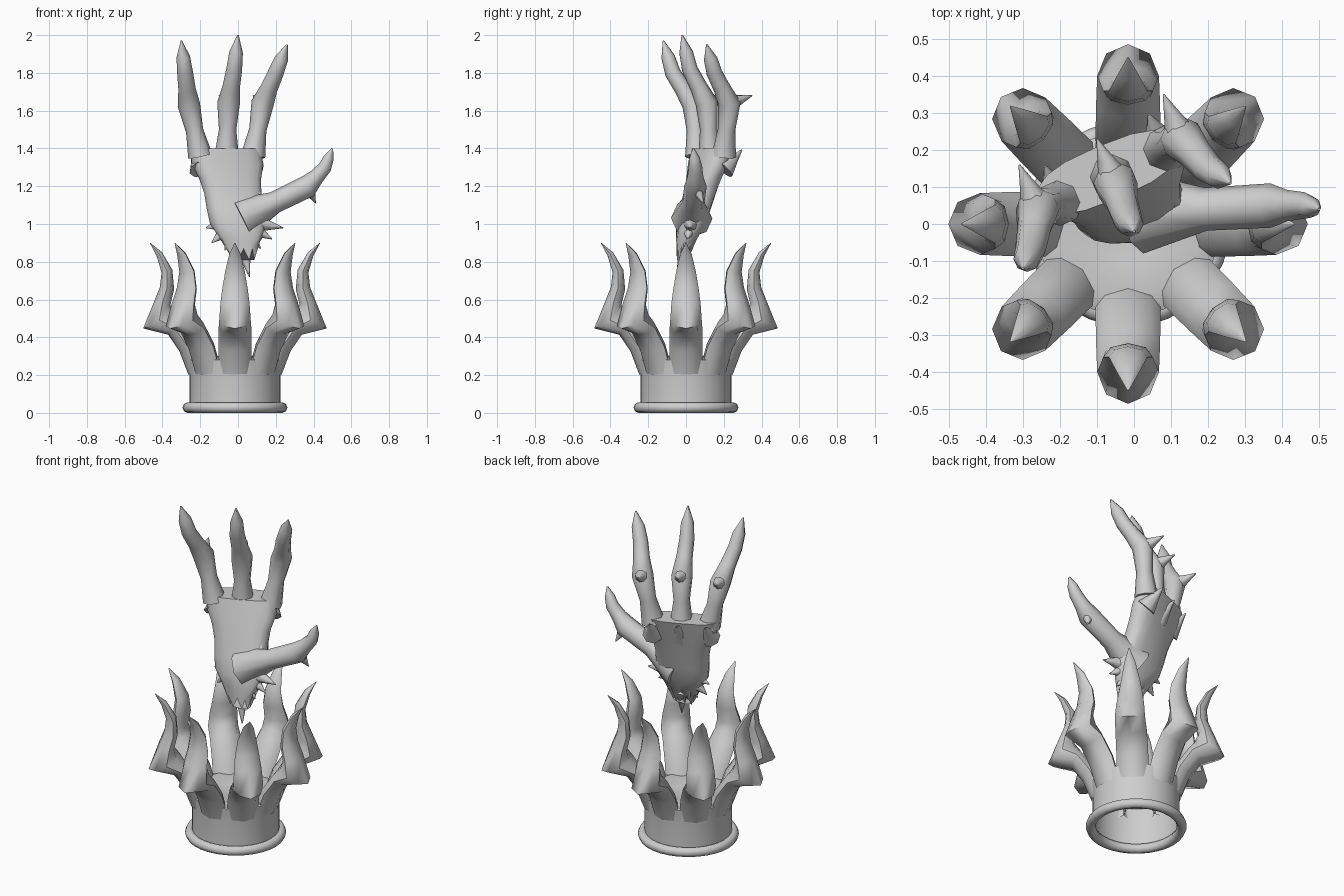
import bpy, bmesh, math
from mathutils import Vector, Matrix

cube = bpy.data.objects.get("Cube")
if cube:
    bpy.data.objects.remove(cube, do_unlink=True)

tone = (.62, .62, .62, 1)
grey = bpy.data.materials.new("plain light grey")
grey.use_nodes = True
grey.diffuse_color = tone
grey.node_tree.nodes["Principled BSDF"].inputs["Base Color"].default_value = tone

base_centre = Vector((-.016, 0, 0))
x_axis, y_axis, z_axis = Matrix.Identity(3)


def finish(ob, angle):
    """Give an object its colour and smooth shading."""
    ob.data.materials.append(grey)
    bpy.ops.object.select_all(action="DESELECT")
    ob.select_set(True)
    bpy.context.view_layer.objects.active = ob
    bpy.ops.object.shade_smooth_by_angle(angle=math.radians(angle))


def loft(name, rings, start=True, angle=55):
    """Skin equal rings; the last ring is always closed, the first optionally."""
    bm = bmesh.new()
    loops = [[bm.verts.new(point) for point in ring] for ring in rings]
    for lower, upper in zip(loops, loops[1:]):
        for i in range(len(lower)):
            bm.faces.new((lower[i - 1], lower[i], upper[i], upper[i - 1]))
    bm.faces.new(loops[-1])
    if start:
        bm.faces.new(loops[0])
    bmesh.ops.recalc_face_normals(bm, faces=bm.faces)
    mesh = bpy.data.meshes.new(name)
    bm.to_mesh(mesh)
    bm.free()
    ob = bpy.data.objects.new(name, mesh)
    bpy.context.scene.collection.objects.link(ob)
    finish(ob, angle)
    return ob


def ellipse(centre, half_u, half_v, count, power=1):
    """Ring with two half axes; a power below one squares it off."""
    def swell(value):
        return math.copysign(abs(value) ** power, value)
    angles = [math.tau * i / count for i in range(count)]
    return [centre + half_u * swell(math.cos(t)) + half_v * swell(math.sin(t))
            for t in angles]


def tube(name, points, widths, depths, start=True):
    """Limb along points, each ring square to the path."""
    rings = []
    last = len(points) - 1
    for i, (point, width, depth) in enumerate(zip(points, widths, depths)):
        along = (points[min(i + 1, last)] - points[max(i - 1, 0)]).normalized()
        side = y_axis.cross(along).normalized()
        rings.append(ellipse(point, side * width, along.cross(side) * depth, 8))
    return loft(name, rings, start)


def thorn(name, root, tip, radius):
    """Small pointed horn with hollowed sides."""
    radii = [radius, radius * .45, radius * .05]
    tube(name, [root, root.lerp(tip, .55), tip], radii, radii)


def limb(name, joints, radii):
    """Finger or thumb through its joints, with a slimmer ring between each two."""
    points = [joints[0]]
    for before, after in zip(joints, joints[1:]):
        points += [before.lerp(after, .5), after]
    tube(name, points, radii, radii)
    return points


# Hollow cup with a rolled rim
bpy.ops.mesh.primitive_torus_add(major_segments=32, minor_segments=8, major_radius=.25,
                                 minor_radius=.028, location=base_centre + z_axis * .028)
rim = bpy.context.object
rim.name = "rim"
finish(rim, 60)
cup_profile = [(.24, .04), (.24, .2), (.25, .28), (.2, .3), (.1, .27)]
loft("cup", [ellipse(base_centre + z_axis * height, x_axis * radius, y_axis * radius, 32)
             for radius, height in cup_profile], start=False)

# Eight curling claws around the cup, drawn out at the elbow
claw_path = [Vector((radius, 0, height)) for radius, height in (
    (.2, .22), (.25, .35), (.32, .45), (.4, .49), (.385, .58), (.36, .66),
    (.36, .75), (.4, .84), (.45, .9))]
elbow = 3
tail = len(claw_path) - 1
half_widths = [.086 * (1 - (i / tail) ** 3) + .002 for i in range(tail + 1)]
thicknesses = [width * (1.15 if i == elbow else .57) for i, width in enumerate(half_widths)]
for k in range(8):
    claw = tube(f"claw_{k + 1}", claw_path, thicknesses, half_widths, start=False)
    claw.location = base_centre
    claw.rotation_euler.z = math.tau * k / 8

# Palm, leaning back and twisting as it rises from a ragged wrist
wrist, palm_top = Vector((.03, -.02, .84)), Vector((-.07, .14, 1.4))
palm_widths = [.06, .11, .15, .155, .155, .17, .2, .2]
rings = []
for i, width in enumerate(palm_widths):
    rise = i / (len(palm_widths) - 1)
    twist = Matrix.Rotation(math.radians(23) * rise, 3, "Z")
    depth = min(.075, width / 2)
    rings.append(ellipse(wrist.lerp(palm_top, rise), twist @ x_axis * width,
                         twist @ y_axis * depth, 16, .75))
for i, point in enumerate(rings[0]):
    point.z += .03 * (-1) ** i
loft("palm", rings)

# Fingers: base, knuckle, bend and tip
finger_radii = [.065, .046, .06, .046, .042, .036, .004]
fingers = {
    "right": [(-.2, .06, 1.36), (-.26, .04, 1.63), (-.28, -.07, 1.8), (-.3, -.12, 1.97)],
    "middle": [(-.06, .13, 1.36), (-.05, .11, 1.64), (-.02, .02, 1.82), (0, -.02, 2)],
    "left": [(.08, .2, 1.36), (.13, .23, 1.64), (.2, .15, 1.8), (.26, .11, 1.95)],
}
spur = Vector((-.05, .12, .04))
for side, joints in fingers.items():
    joints = [Vector(joint) for joint in joints]
    limb(f"{side}_finger", joints, finger_radii)
    thorn(f"{side}_finger_spur", joints[1], joints[1] + spur, .05)
    # Bony ridge where the finger meets the back of the hand
    thorn(f"{side}_knuckle", joints[0] - z_axis * .07, joints[0] + spur * .8, .06)

# Thumb with spurs at its joint and web
thumb_joints = [Vector(joint) for joint in (
    (.02, .03, 1.03), (.37, .05, 1.2), (.46, .05, 1.3), (.5, .04, 1.4))]
thumb = limb("thumb", thumb_joints, [.11, .058, .06, .042, .036, .028, .004])
thorn("thumb_spur", thumb[2], thumb[2] + Vector((.04, .04, -.09)), .045)
thorn("thumb_web_spur", thumb[1].lerp(thumb[0], .5), Vector((.11, .08, 1.19)), .05)

# Torn strips of skin hanging from the wrist
heart = Vector((0, .03, 1.02))
strip_tips = [(-.17, .98), (-.14, .9), (-.07, .86), (-.02, .8),
              (.06, .72), (.12, .87), (.18, .92), (.24, .98)]
for i, (across, height) in enumerate(strip_tips):
    tip = Vector((across, (height - .9) / 4, height))
    thorn(f"torn_strip_{i + 1}", tip.lerp(heart, .55), tip, .045)
